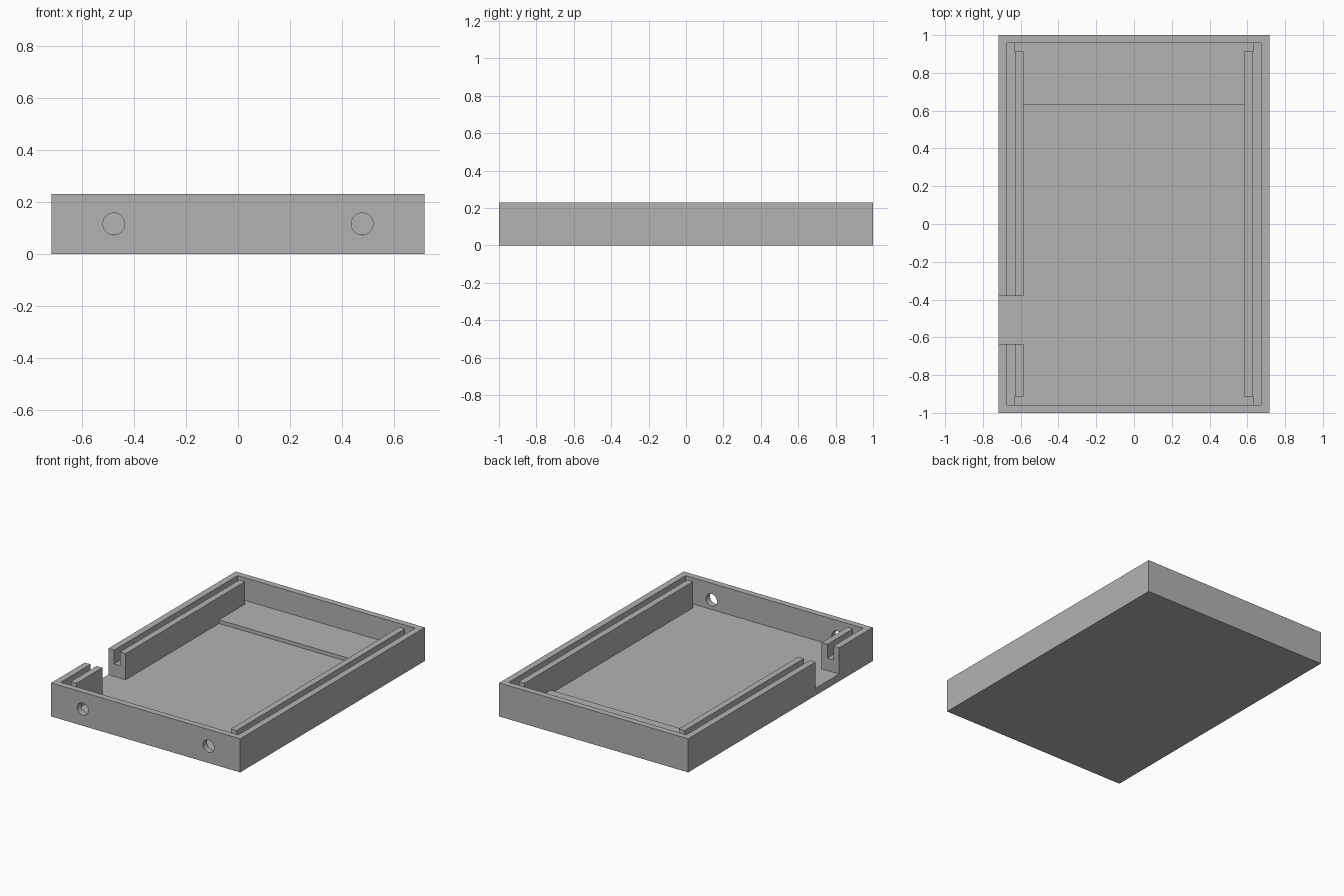
import bpy, bmesh
from math import pi
from mathutils import Matrix

cube = bpy.data.objects.get("Cube")
if cube:
    bpy.data.objects.remove(cube, do_unlink=True)

# Main measurements
W, L, H = 0.717, 1.0, 0.23          # half width, half length, height
WALL_X, WALL_Y = 0.673, 0.957       # inner faces of the outer walls
SLOT_X, RAIL_X = 0.628, 0.585       # outer and inner faces of the rails
RAIL_END, LEDGE_X = 0.914, 0.633    # rail ends and ledge edge in the corners
FLOOR, STEP, SLOT_Z = 0.05, 0.075, 0.135
STEP_Y, TOP = 0.63, 0.4

grey = bpy.data.materials.new("plain grey")
grey.use_nodes = True
color = (0.45, 0.45, 0.45, 1)
grey.diffuse_color = color
grey.node_tree.nodes["Principled BSDF"].inputs["Base Color"].default_value = color


def finish(name, bm):
    bmesh.ops.recalc_face_normals(bm, faces=bm.faces)
    mesh = bpy.data.meshes.new(name)
    bm.to_mesh(mesh)
    bm.free()
    mesh.materials.append(grey)
    ob = bpy.data.objects.new(name, mesh)
    bpy.context.collection.objects.link(ob)
    return ob


def box(name, x, y, z):
    bm = bmesh.new()
    bmesh.ops.create_cube(bm, size=2)
    for v in bm.verts:
        v.co = [span[c > 0] for span, c in zip((x, y, z), v.co)]
    return finish(name, bm)


def hole(name, x, z, radius):
    bm = bmesh.new()
    place = Matrix.Translation((x, -L, z)) @ Matrix.Rotation(pi / 2, 4, 'X')
    bmesh.ops.create_cone(bm, cap_ends=True, segments=40, radius1=radius,
                          radius2=radius, depth=0.2, matrix=place)
    return finish(name, bm)


tray = box("tray", (-W, W), (-L, L), (0, H))

# Cavity with a raised floor at the back, and the side opening
cutters = [
    box("upper_cavity", (-RAIL_X, RAIL_X), (-WALL_Y, WALL_Y), (STEP, TOP)),
    box("lower_cavity", (-RAIL_X, RAIL_X), (-WALL_Y, STEP_Y), (FLOOR, TOP)),
    box("side_opening", (-1, -0.5), (-0.635, -0.381), (FLOOR, TOP)),
]

# Slots along both rails, corner gaps and round holes in the front wall
for s in (-1, 1):
    cutters.append(box("rail_slot", sorted((s * SLOT_X, s * WALL_X)),
                       (-WALL_Y, WALL_Y), (SLOT_Z, TOP)))
    corner_x = sorted((s * 0.5, s * LEDGE_X))
    cutters.append(box("front_corner_gap", corner_x, (-WALL_Y, -RAIL_END), (FLOOR, TOP)))
    cutters.append(box("back_corner_gap", corner_x, (RAIL_END, WALL_Y), (STEP, TOP)))
    cutters.append(hole("front_hole", s * 0.477, H / 2, 0.042))

# Carve the tray and remove the cutters
bpy.context.view_layer.objects.active = tray
for cutter in cutters:
    cutter.hide_render = True
    mod = tray.modifiers.new(cutter.name, 'BOOLEAN')
    mod.operation = 'DIFFERENCE'
    mod.solver = 'EXACT'
    mod.object = cutter
    bpy.ops.object.modifier_apply(modifier=mod.name)
    bpy.data.objects.remove(cutter, do_unlink=True)

# Smooth hole walls, sharp edges elsewhere
bpy.ops.object.select_all(action='DESELECT')
tray.select_set(True)
bpy.ops.object.shade_smooth_by_angle(angle=pi / 6)
